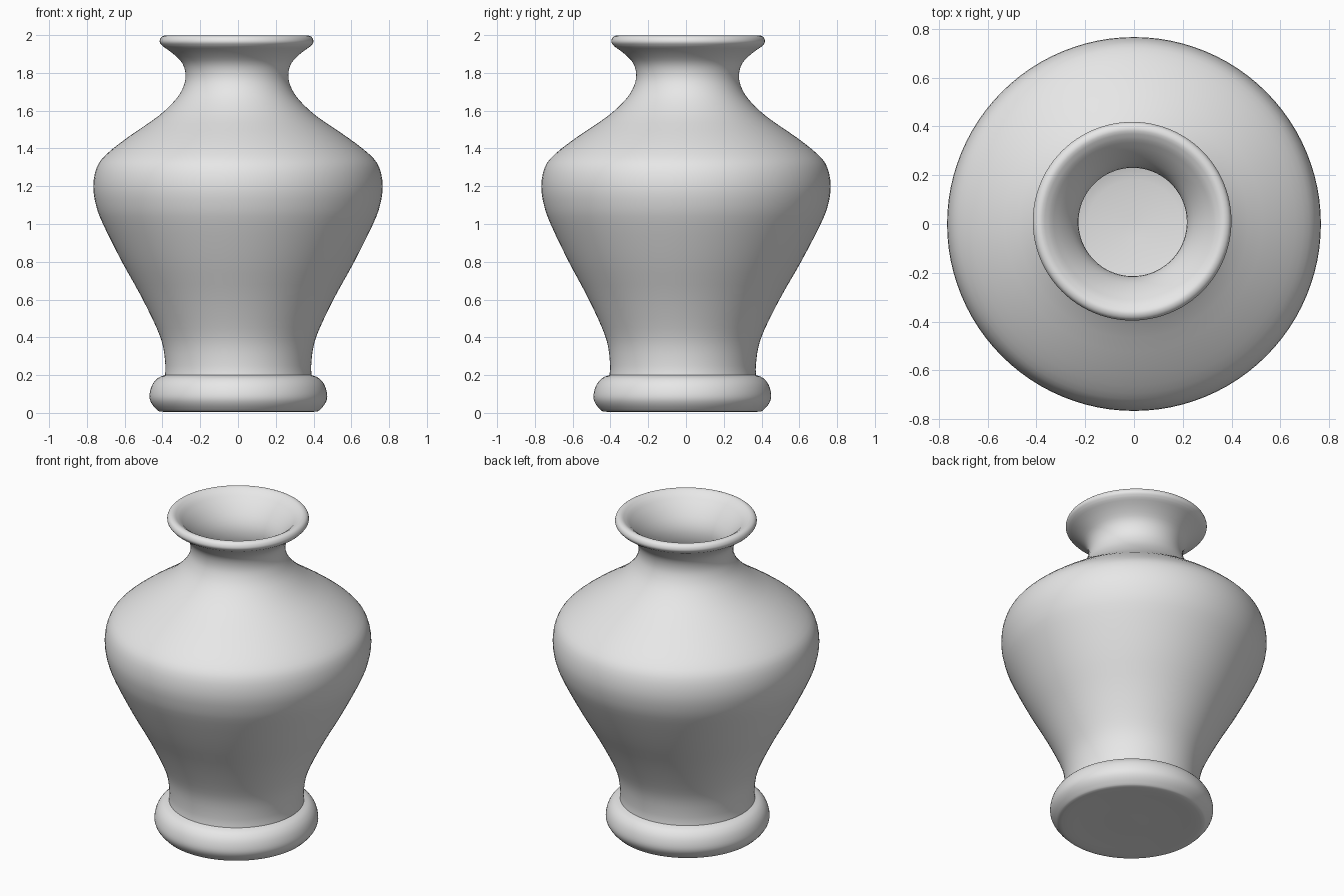
import bpy, bmesh, math
from mathutils import Vector

cube = bpy.data.objects.get("Cube")
if cube:
    bpy.data.objects.remove(cube, do_unlink=True)

SEGMENTS = 96

# Plain unglazed clay
clay = bpy.data.materials.new("grey clay")
clay.use_nodes = True
clay.diffuse_color = (0.8, 0.8, 0.8, 1)
clay.node_tree.nodes["Principled BSDF"].inputs["Base Color"].default_value = (0.8, 0.8, 0.8, 1)

# Profile as (radius, height), from the underside, up the outside, down the inside
foot = [(0, 0.01), (0.25, 0.01), (0.4, 0.006), (0.435, 0.02), (0.465, 0.06),
        (0.47, 0.1), (0.455, 0.15), (0.425, 0.185), (0.388, 0.2)]
body = [(0.388, 0.2), (0.386, 0.25), (0.398, 0.35), (0.432, 0.45), (0.515, 0.62),
        (0.615, 0.8), (0.715, 1.0), (0.752, 1.1), (0.766, 1.2), (0.748, 1.3),
        (0.695, 1.37), (0.58, 1.46), (0.42, 1.57), (0.325, 1.66), (0.283, 1.73),
        (0.272, 1.79), (0.288, 1.85), (0.335, 1.9), (0.39, 1.94)]
lip = [(0.39, 1.94), (0.405, 1.958), (0.406, 1.975), (0.395, 1.992), (0.37, 1.997),
       (0.335, 1.975)]
inside = [(0.335, 1.975), (0.285, 1.92), (0.24, 1.85), (0.222, 1.78), (0.235, 1.7),
          (0.29, 1.61), (0.38, 1.52), (0.53, 1.42), (0.66, 1.31), (0.69, 1.2),
          (0.64, 1.0), (0.45, 0.62), (0.34, 0.35), (0.28, 0.24), (0.15, 0.21), (0, 0.2)]


def smooth_path(points, steps=3):
    """Run a Catmull-Rom curve through the points."""
    p = [Vector(q) for q in points]
    p = [p[0]] + p + [p[-1]]
    path = []
    for a, b, c, d in zip(p, p[1:], p[2:], p[3:]):
        for i in range(steps):
            t = i / steps
            path.append(0.5 * (2 * b + (c - a) * t + (2 * a - 5 * b + 4 * c - d) * t * t
                               + (3 * b - a - 3 * c + d) * t ** 3))
    return path + [p[-1]]


def lean(z):
    """Small hand-thrown drift of the axis at each height."""
    low = max(0, 1 - z / 1.1)
    high = max(0, (z - 1.3) / 0.7)
    return Vector((0.002 * low - 0.008 * high, -0.021 * low + 0.012 * high, 0))


# Turn the joined profile around the axis
profile = []
for section in (foot, body, lip, inside):
    profile += smooth_path(section)[:-1]
profile.append(Vector(inside[-1]))

bm = bmesh.new()
verts = [bm.verts.new((max(q.x, 0), 0, q.y)) for q in profile]
edges = [bm.edges.new(pair) for pair in zip(verts, verts[1:])]
bmesh.ops.spin(bm, geom=verts + edges, cent=(0, 0, 0), axis=(0, 0, 1),
               angle=math.tau, steps=SEGMENTS, use_merge=True)
bmesh.ops.remove_doubles(bm, verts=bm.verts, dist=0.0005)
for v in bm.verts:
    v.co += lean(v.co.z)
bmesh.ops.recalc_face_normals(bm, faces=bm.faces)

mesh = bpy.data.meshes.new("vase")
bm.to_mesh(mesh)
bm.free()
mesh.materials.append(clay)
vase = bpy.data.objects.new("vase", mesh)
bpy.context.collection.objects.link(vase)

bpy.ops.object.select_all(action='DESELECT')
vase.select_set(True)
bpy.context.view_layer.objects.active = vase
bpy.ops.object.shade_smooth_by_angle(angle=math.radians(40))
